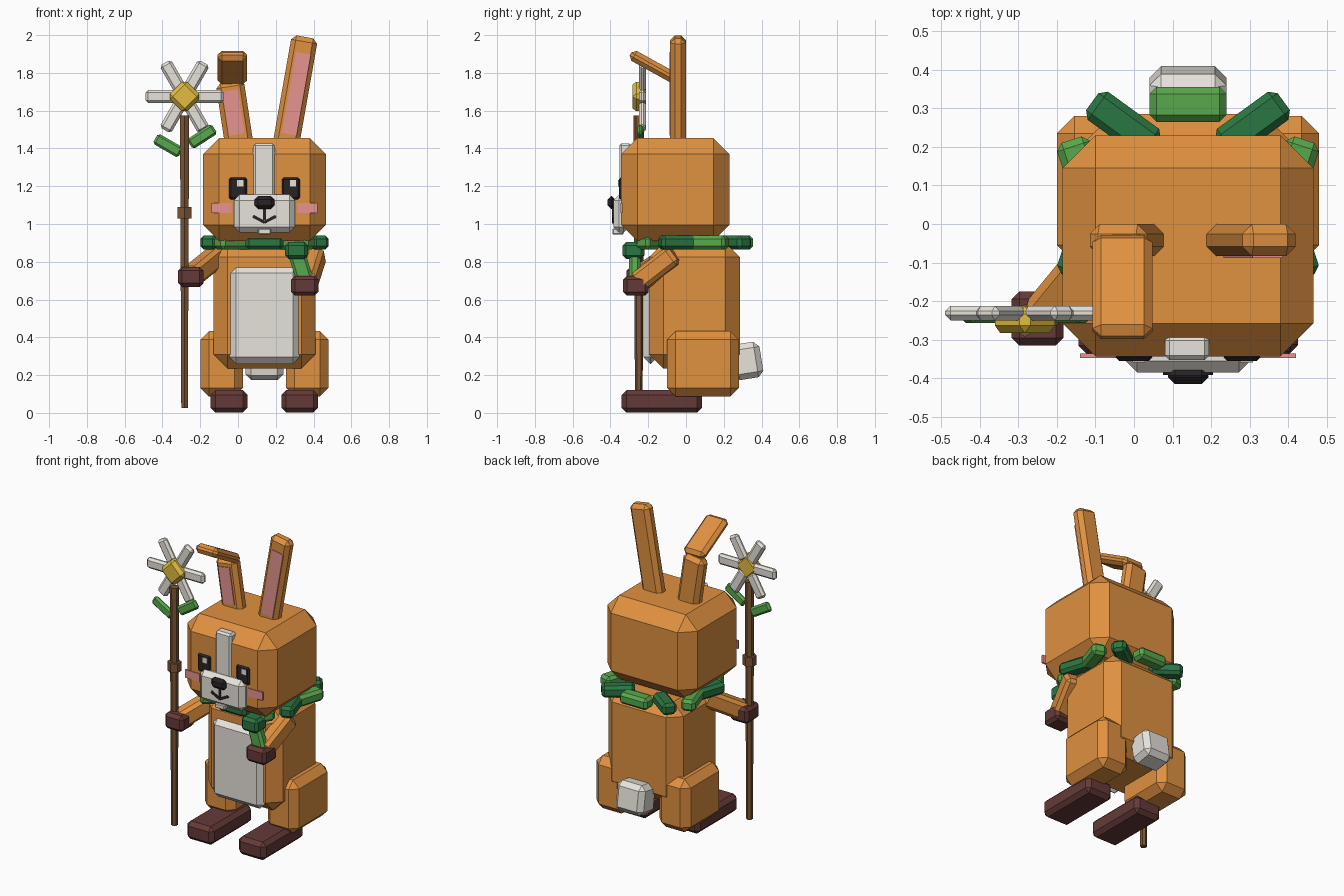
import bpy, bmesh, math
from mathutils import Vector, Matrix, Euler

if "Cube" in bpy.data.objects:
    bpy.data.objects.remove(bpy.data.objects["Cube"])

CX = 0.14  # body centre line (staff extends the model to the other side)


def mat(name, r, g, b):
    m = bpy.data.materials.new(name)
    m.diffuse_color = tuple((c / 255 / 12.92) if c < 11 else ((c / 255 + 0.055) / 1.055) ** 2.4
                            for c in (r, g, b)) + (1,)
    m.use_nodes = True
    m.node_tree.nodes["Principled BSDF"].inputs["Base Color"].default_value = m.diffuse_color
    return m


ORANGE = mat("orange_fur", 224, 145, 64)
WHITE = mat("cream_white", 232, 228, 220)
PINK = mat("pink", 230, 148, 144)
BROWN = mat("dark_brown", 100, 58, 56)
WOOD = mat("wood", 125, 86, 54)
LEAF = mat("light_green", 88, 168, 76)
DARKLEAF = mat("dark_green", 42, 118, 66)
YELLOW = mat("yellow", 226, 188, 62)
BLACK = mat("near_black", 42, 34, 36)


def finish(name, bm, m, matrix):
    me = bpy.data.meshes.new(name)
    bm.to_mesh(me)
    bm.free()
    me.materials.append(m)
    ob = bpy.data.objects.new(name, me)
    ob.matrix_world = matrix
    bpy.context.collection.objects.link(ob)
    return ob


def box(name, c, size, bevel, m, rot=(0, 0, 0)):
    """Chamfered box; rot is Euler degrees or a quaternion."""
    bm = bmesh.new()
    bmesh.ops.create_cube(bm, size=1)
    bmesh.ops.scale(bm, vec=size, verts=bm.verts)
    if bevel:
        bmesh.ops.bevel(bm, geom=bm.edges[:], offset=bevel, segments=1,
                        affect='EDGES', clamp_overlap=True)
    q = Euler([math.radians(a) for a in rot]).to_matrix() if len(rot) == 3 else rot.to_matrix()
    return finish(name, bm, m, Matrix.Translation(c) @ q.to_4x4())


def span(name, x, y, z, bevel, m):
    """Chamfered box given by its extents on each axis."""
    return box(name, [(a + b) / 2 for a, b in (x, y, z)], [b - a for a, b in (x, y, z)], bevel, m)


def limb(name, a, b, w, d, bevel, m):
    a, b = Vector(a), Vector(b)
    return box(name, (a + b) / 2, (w, d, (b - a).length), bevel, m,
               (b - a).to_track_quat('Z', 'Y'))


def rod(name, c, r1, r2, h, m, sides=6):
    bm = bmesh.new()
    bmesh.ops.create_cone(bm, cap_ends=True, segments=sides, radius1=r1, radius2=r2, depth=h)
    return finish(name, bm, m, Matrix.Translation(c))


# Body, belly, tail
span("body", (-0.13, 0.41), (-0.195, 0.285), (0.235, 0.90), 0.075, ORANGE)
span("belly", (-0.045, 0.325), (-0.225, -0.15), (0.26, 0.775), 0.035, WHITE)
box("tail", (CX, 0.32, 0.275), (0.2, 0.16, 0.19), 0.03, WHITE, (9, 0, 0))

# Haunches and feet
for s, side in ((-1, "left"), (1, "right")):
    box(f"haunch_{side}", (CX + s * 0.227, 0.09, 0.26), (0.225, 0.38, 0.345), 0.045, ORANGE)
    box(f"foot_{side}", (CX + s * 0.187, -0.128, 0.061), (0.195, 0.425, 0.118), 0.025, BROWN)

# Arms and hands
limb("arm_left", (-0.09, -0.05, 0.85), (-0.25, -0.245, 0.72), 0.10, 0.11, 0.02, ORANGE)
limb("arm_right", (0.415, -0.06, 0.84), (0.365, -0.26, 0.685), 0.10, 0.11, 0.02, ORANGE)
box("hand_left", (-0.25, -0.245, 0.72), (0.135, 0.14, 0.105), 0.02, BROWN)
box("hand_right", (0.353, -0.265, 0.673), (0.145, 0.135, 0.105), 0.02, BROWN)

# Head and face
span("head", (-0.185, 0.465), (-0.343, 0.23), (0.91, 1.455), 0.085, ORANGE)
span("blaze", (0.08, 0.195), (-0.353, -0.29), (1.12, 1.427), 0.012, WHITE)
span("muzzle", (-0.022, 0.302), (-0.385, -0.30), (0.955, 1.155), 0.03, WHITE)
span("chin_tooth", (0.105, 0.175), (-0.39, -0.33), (0.945, 0.975), 0.005, WHITE)
span("nose", (0.088, 0.193), (-0.415, -0.375), (1.08, 1.147), 0.018, BLACK)
box("mouth_stem", (CX, -0.387, 1.055), (0.014, 0.008, 0.07), 0, BLACK)
for s, side in ((-1, "left"), (1, "right")):
    box(f"mouth_{side}", (CX + s * 0.03, -0.387, 1.025), (0.07, 0.008, 0.016), 0, BLACK, (0, -s * 28, 0))
    box(f"eye_{side}", (CX + s * 0.14, -0.345, 1.188), (0.096, 0.02, 0.115), 0.018, BLACK)
    box(f"eye_glint_{side}", (CX + s * 0.14 + 0.012, -0.356, 1.215), (0.032, 0.006, 0.034), 0, WHITE)
    box(f"cheek_{side}", (CX + s * 0.227, -0.342, 1.085), (0.106, 0.012, 0.052), 0, PINK)

# Ears: one upright, one folded forward
box("ear_right", (0.302, -0.042, 1.695), (0.14, 0.083, 0.60), 0.025, ORANGE, (0, 10, 0))
box("ear_right_inner", (0.309, -0.084, 1.69), (0.08, 0.009, 0.435), 0, PINK, (0, 10, 0))
box("ear_left", (-0.017, -0.042, 1.575), (0.15, 0.083, 0.36), 0.025, ORANGE, (0, -8.6, 0))
box("ear_left_inner", (-0.024, -0.084, 1.59), (0.083, 0.009, 0.235), 0, PINK, (0, -8.6, 0))
box("ear_left_tip", (-0.03, -0.163, 1.828), (0.155, 0.30, 0.06), 0.022, ORANGE, (-29, 0, 0))

# Collar of leaves, alternating greens
for i in range(10):
    a = math.radians(90 + 36 * i)
    box(f"collar_leaf_{i}", (CX + 0.285 * math.cos(a), 0.04 + 0.27 * math.sin(a), 0.902),
        (0.2, 0.09, 0.075), 0.018, DARKLEAF if i % 2 else LEAF, (0, 0, -36 * i))
span("collar_knot", (0.25, 0.37), (-0.335, -0.22), (0.815, 0.905), 0.018, DARKLEAF)
box("collar_end", (0.338, -0.272, 0.755), (0.09, 0.06, 0.19), 0.015, LEAF, (0, -17, 0))

# Staff
SX, SY, FZ = -0.283, -0.25, 1.675
rod("staff", (SX, SY, 0.80), 0.02, 0.028, 1.55, WOOD)
rod("staff_band", (SX, SY, 1.06), 0.042, 0.042, 0.06, WOOD)
box("staff_leaf_left", (-0.37, -0.242, 1.415), (0.155, 0.03, 0.062), 0.012, LEAF, (0, 30, 0))
box("staff_leaf_right", (-0.19, -0.242, 1.463), (0.155, 0.03, 0.062), 0.012, LEAF, (0, -33, 0))

# Flower
for i in range(6):
    a = math.radians(60 * i)
    box(f"petal_{i}", (SX + 0.125 * math.cos(a), -0.231, FZ + 0.125 * math.sin(a)),
        (0.163, 0.038, 0.07), 0.014, WHITE, (0, -60 * i, 0))
box("flower_centre", (SX, -0.248, FZ), (0.13, 0.07, 0.13), 0.02, YELLOW, (0, 45, 0))
